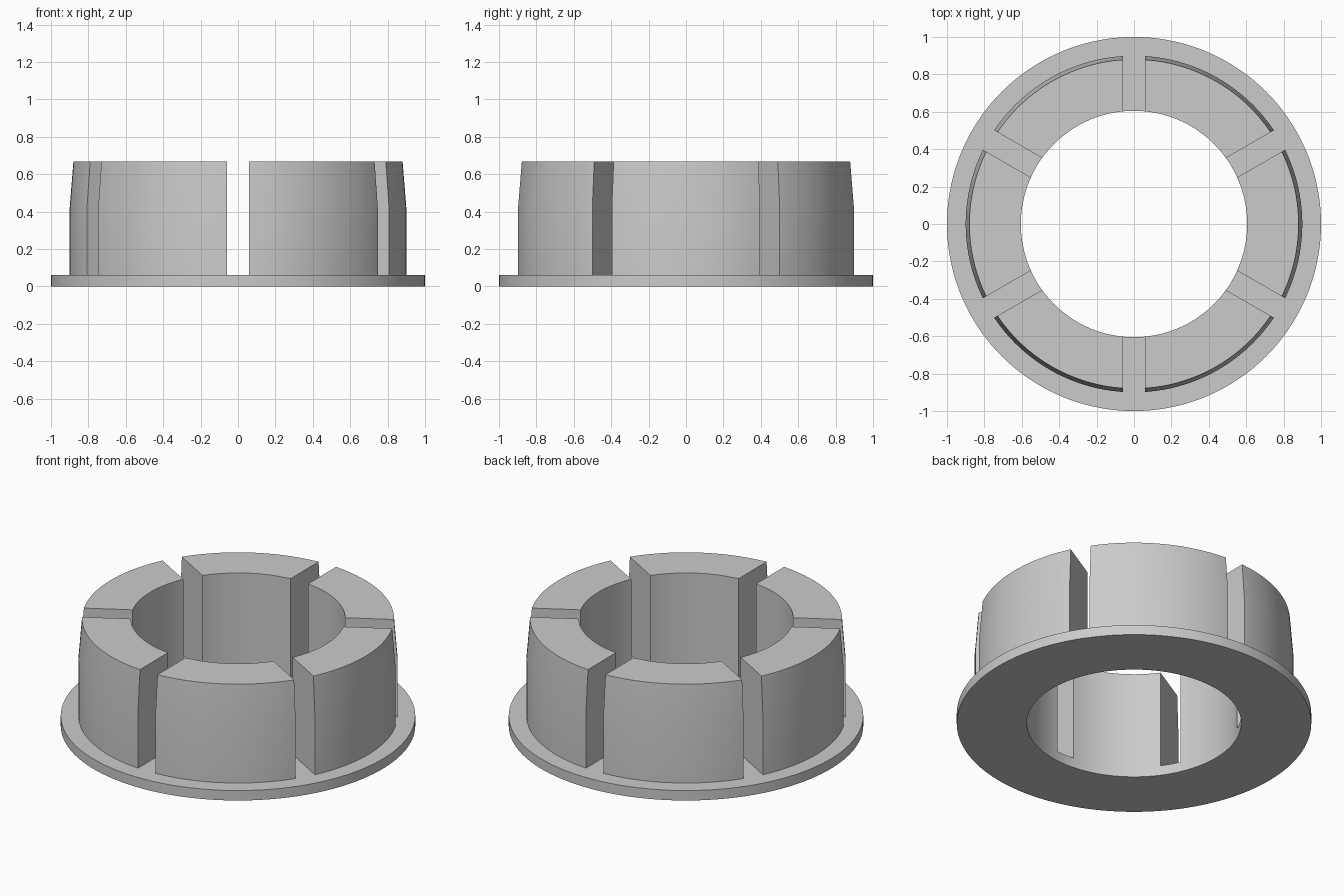
import bpy, bmesh, math
from mathutils import Matrix, Vector

cube = bpy.data.objects.get("Cube")
if cube:
    bpy.data.objects.remove(cube, do_unlink=True)

BORE, RIM, WALL, TIP = 0.605, 1.0, 0.9, 0.88
FLANGE_Z, BEND_Z, TOP_Z = 0.062, 0.42, 0.668
SLOT, STEPS = 0.12, 144

grey = bpy.data.materials.new("plain grey")
grey.use_nodes = True
colour = (0.6, 0.6, 0.6, 1)
grey.diffuse_color = colour
grey.node_tree.nodes["Principled BSDF"].inputs["Base Color"].default_value = colour


def make_object(name, bm):
    bmesh.ops.recalc_face_normals(bm, faces=bm.faces)
    mesh = bpy.data.meshes.new(name)
    bm.to_mesh(mesh)
    bm.free()
    obj = bpy.data.objects.new(name, mesh)
    bpy.context.collection.objects.link(obj)
    mesh.materials.append(grey)
    return obj


# Flanged bushing: closed profile spun around z
profile = [(BORE, 0), (RIM, 0), (RIM, FLANGE_Z), (WALL, FLANGE_Z),
           (WALL, BEND_Z), (TIP, TOP_Z), (BORE, TOP_Z)]
bm = bmesh.new()
verts = [bm.verts.new((r, 0, z)) for r, z in profile]
edges = [bm.edges.new((v, verts[i - 1])) for i, v in enumerate(verts)]
bmesh.ops.spin(bm, geom=verts + edges, cent=(0, 0, 0), axis=(0, 0, 1),
               angle=math.tau, steps=STEPS, use_merge=True)
bmesh.ops.remove_doubles(bm, verts=bm.verts, dist=1e-5)
bushing = make_object("flanged_bushing", bm)

# Three full-width slots leave six fingers above the flange
cutters = []
for i in range(3):
    bm = bmesh.new()
    bmesh.ops.create_cube(bm, size=1, matrix=(
        Matrix.Rotation(math.radians(30 + 60 * i), 4, "Z")
        @ Matrix.Translation((0, 0, FLANGE_Z + 0.5))
        @ Matrix.Diagonal(Vector((3, SLOT, 1, 1)))))
    cutter = make_object("slot_cutter", bm)
    cutter.hide_render = True
    cutters.append(cutter)
    cut = bushing.modifiers.new("slot", "BOOLEAN")
    cut.operation = "DIFFERENCE"
    cut.solver = "EXACT"
    cut.object = cutter

bpy.ops.object.select_all(action="DESELECT")
bushing.select_set(True)
bpy.context.view_layer.objects.active = bushing
for name in [m.name for m in bushing.modifiers]:
    bpy.ops.object.modifier_apply(modifier=name)
for cutter in cutters:
    bpy.data.objects.remove(cutter, do_unlink=True)

# Smooth round walls, crisp corners
bpy.ops.object.shade_smooth_by_angle(angle=math.radians(30))
